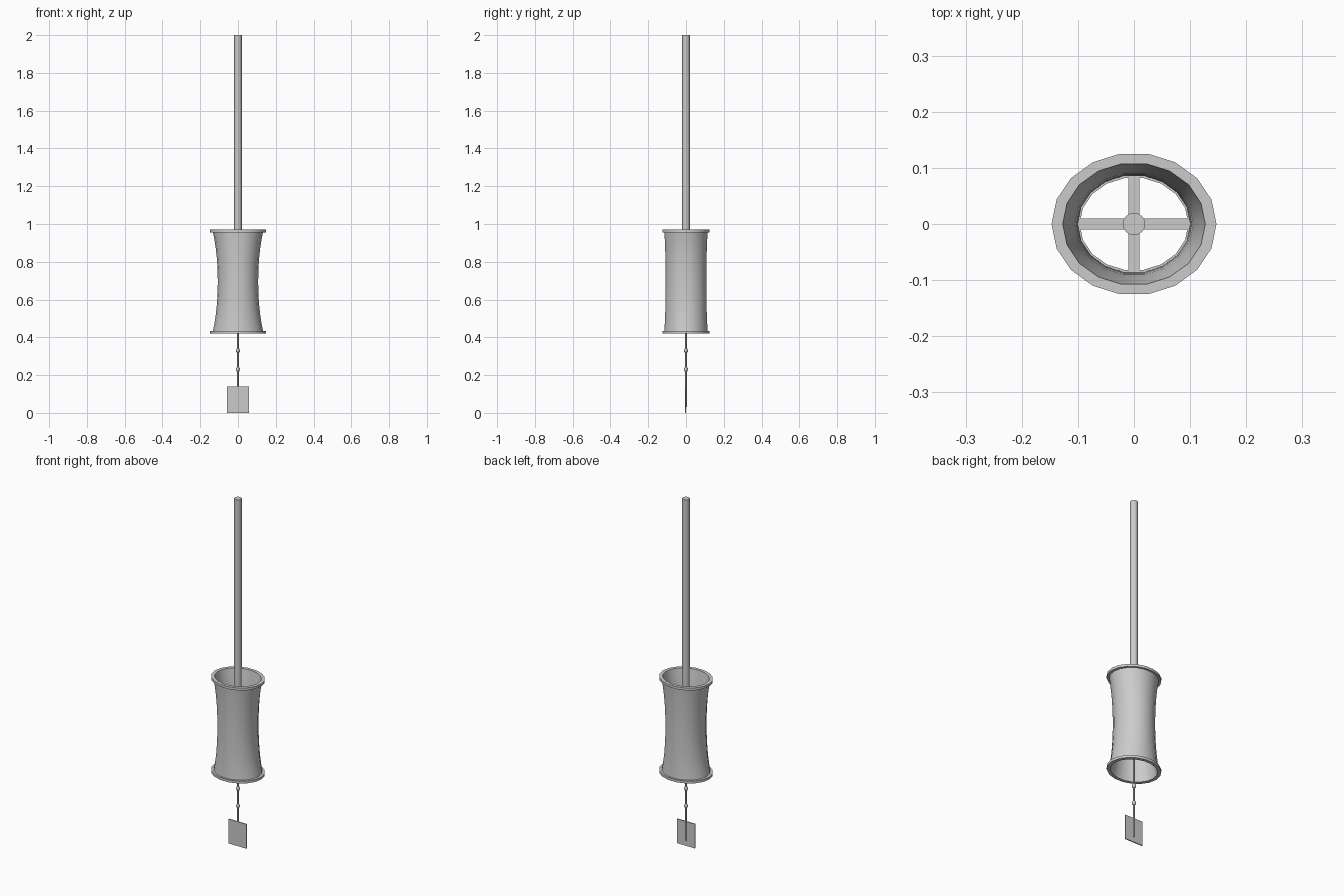
import bpy, math

if "Cube" in bpy.data.objects:
    bpy.data.objects.remove(bpy.data.objects["Cube"])

SIDES = 18
Z0, Z1 = 0.42, 0.97
MID, HALF = (Z0 + Z1) / 2, (Z1 - Z0) / 2


def smooth(ob, angle=35):
    bpy.ops.object.select_all(action='DESELECT')
    ob.select_set(True)
    bpy.context.view_layer.objects.active = ob
    bpy.ops.object.shade_smooth_by_angle(angle=math.radians(angle))


def lathe(name, profile, sides=SIDES, closed=True):
    """Elliptical lathe: profile is a list of (rx, ry, z)."""
    verts, faces = [], []
    n = len(profile)
    for rx, ry, z in profile:
        for i in range(sides):
            a = 2 * math.pi * i / sides
            verts.append((rx * math.cos(a), ry * math.sin(a), z))
    for j in range(n if closed else n - 1):
        k = (j + 1) % n
        for i in range(sides):
            m = (i + 1) % sides
            faces.append((j * sides + i, j * sides + m, k * sides + m, k * sides + i))
    if not closed:
        faces.append(tuple(reversed(range(sides))))
        faces.append(tuple(range((n - 1) * sides, n * sides)))
    me = bpy.data.meshes.new(name)
    me.from_pydata(verts, [], faces)
    ob = bpy.data.objects.new(name, me)
    bpy.context.collection.objects.link(ob)
    smooth(ob)
    return ob


def box(name, size, loc):
    bpy.ops.mesh.primitive_cube_add(size=1, location=loc)
    ob = bpy.context.object
    ob.name = name
    ob.scale = size
    return ob


# Flared hollow body, pinched at the waist
steps = 12
outer, inner = [], []
for i in range(steps + 1):
    t = -1 + 2 * i / steps
    z = MID + t * HALF * 0.995
    f = abs(t) ** 2.2
    outer.append((0.107 + 0.028 * f, 0.109 + 0.008 * f, z))
    inner.append((0.100 + 0.027 * f, 0.087 + 0.022 * f, z))
lathe("body", outer + inner[::-1])

# Rims at both ends
for name, z in (("bottom_rim", Z0), ("top_rim", Z1 - 0.014)):
    lathe(name, [(0.147, 0.127, z), (0.147, 0.127, z + 0.014),
                 (0.127, 0.109, z + 0.014), (0.127, 0.109, z)])

# Inner hoop and cross bars holding the pole
lathe("inner_hoop", [(0.104, 0.09, MID - 0.01), (0.104, 0.09, MID + 0.01),
                     (0.097, 0.083, MID + 0.01), (0.097, 0.083, MID - 0.01)])
box("cross_bar_x", (0.20, 0.02, 0.02), (0, 0, MID))
box("cross_bar_y", (0.02, 0.174, 0.02), (0, 0, MID))

# Hanging pole
lathe("pole", [(0.02, 0.02, MID), (0.02, 0.02, 2.0)], 16, False)

# Cord with two beads
lathe("cord", [(0.005, 0.005, 0.03), (0.005, 0.005, MID)], 8, False)
for i, z in enumerate((0.23, 0.33)):
    bpy.ops.mesh.primitive_uv_sphere_add(segments=12, ring_count=8, radius=0.011, location=(0, 0, z))
    bead = bpy.context.object
    bead.name = f"bead_{i + 1}"
    bead.scale.z = 1.2
    smooth(bead, 60)

# Wind vane sheet
box("wind_vane", (0.114, 0.006, 0.14), (0, -0.002, 0.07))
